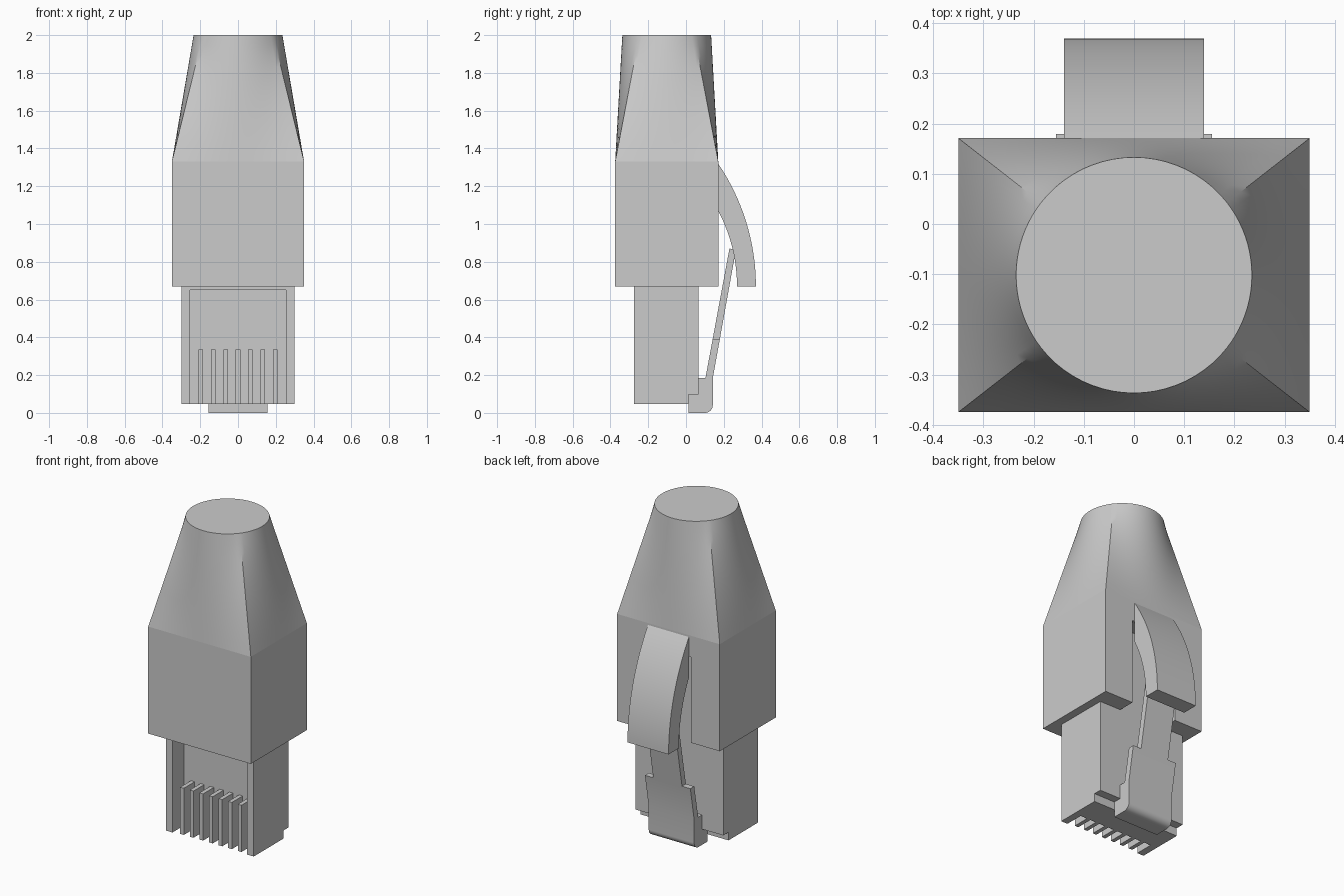
import bpy, bmesh, math
from mathutils import Vector

cube = bpy.data.objects.get("Cube")
if cube:
    bpy.data.objects.remove(cube, do_unlink=True)

grey = bpy.data.materials.new("light_grey")
grey.use_nodes = True
grey.diffuse_color = (0.6, 0.6, 0.6, 1)
grey.node_tree.nodes["Principled BSDF"].inputs["Base Color"].default_value = (0.6, 0.6, 0.6, 1)


def finish(name, bm, angle=30):
    bmesh.ops.recalc_face_normals(bm, faces=bm.faces)
    mesh = bpy.data.meshes.new(name)
    bm.to_mesh(mesh)
    bm.free()
    mesh.materials.append(grey)
    obj = bpy.data.objects.new(name, mesh)
    bpy.context.collection.objects.link(obj)
    smooth(obj, angle)
    return obj


def smooth(obj, angle):
    bpy.ops.object.select_all(action='DESELECT')
    obj.select_set(True)
    bpy.context.view_layer.objects.active = obj
    bpy.ops.object.shade_smooth_by_angle(angle=math.radians(angle))


def add_prism(bm, points, half_width):
    """Extrude a (y, z) profile across x."""
    face = bm.faces.new([bm.verts.new((-half_width, y, z)) for y, z in points])
    out = bmesh.ops.extrude_face_region(bm, geom=[face])
    verts = [g for g in out["geom"] if isinstance(g, bmesh.types.BMVert)]
    bmesh.ops.translate(bm, verts=verts, vec=(2 * half_width, 0, 0))


def prism(name, points, half_width):
    bm = bmesh.new()
    add_prism(bm, points, half_width)
    return finish(name, bm)


def box(name, lo, hi):
    lo, hi = Vector(lo), Vector(hi)
    bm = bmesh.new()
    bmesh.ops.create_cube(bm, size=1)
    for v in bm.verts:
        v.co = (lo + hi) / 2 + v.co * (hi - lo)
    return finish(name, bm)


def cut(obj, cutter, angle=30):
    mod = obj.modifiers.new("cut", 'BOOLEAN')
    mod.operation = 'DIFFERENCE'
    mod.solver = 'EXACT'
    mod.object = cutter
    smooth(obj, angle)
    bpy.ops.object.modifier_apply(modifier=mod.name)
    bpy.data.objects.remove(cutter, do_unlink=True)
    smooth(obj, angle)


def arc(cy, cz, r, a0, a1, n):
    return [(cy + r * math.cos(a0 + (a1 - a0) * i / n),
             cz + r * math.sin(a0 + (a1 - a0) * i / n)) for i in range(n + 1)]


# Boot: square sleeve lofted into a round end
HX, HY, CY, R = 0.35, 0.273, -0.102, 0.235
SHOULDER, BOTTOM, TOP = 1.33, 0.67, 2.0
corner = math.atan2(HY, HX)
stops = [-corner, corner, math.pi - corner, math.pi + corner, 2 * math.pi - corner]
STEPS = 20
angles = [a + (b - a) * i / STEPS for a, b in zip(stops, stops[1:]) for i in range(STEPS)]


def ring(bm, z):
    t = max(0, (z - SHOULDER) / (TOP - SHOULDER))
    verts = []
    for a in angles:
        c, s = math.cos(a), math.sin(a)
        k = 1 / max(abs(c) / HX, abs(s) / HY)
        r = k + (R - k) * t
        verts.append(bm.verts.new((r * c, CY + r * s, z)))
    return verts


bm = bmesh.new()
levels = [BOTTOM] + [SHOULDER + (TOP - SHOULDER) * i / 12 for i in range(13)]
rings = [ring(bm, z) for z in levels]
for low, high in zip(rings, rings[1:]):
    for i in range(len(low)):
        j = (i + 1) % len(low)
        bm.faces.new((low[i], low[j], high[j], high[i]))
bm.faces.new(rings[0])
bm.faces.new(rings[-1])
boot = finish("boot", bm)
cut(boot, box("slot_cutter", (-0.155, 0.065, 0.5), (0.155, 0.4, 1.2)), 27)
for e in boot.data.edges:  # crisp shoulder line
    if all(abs(boot.data.vertices[v].co.z - SHOULDER) < 1e-4 for v in e.vertices):
        e.use_edge_sharp = True

# Curved guard over the clip
outer = arc(0.37 - 1.156, BOTTOM, 1.156, 0, math.asin(0.65 / 1.156), 24)
inner = arc(0.27 - 0.85, BOTTOM, 0.85, math.acos(0.75 / 0.85), 0, 24)
prism("clip_guard", outer + inner, 0.14)

# Plug body with a step at the lower back edge and a contact recess in front
plug = prism("plug_body", [(-0.275, 0.047), (0.014, 0.047), (0.014, 0.097),
                           (0.065, 0.097), (0.065, 0.69), (-0.275, 0.69)], 0.3)
cut(plug, box("recess_cutter", (-0.255, -0.4, -0.1), (0.255, -0.16, 0.65)))

# Contact dividers
for i in range(7):
    x = (i - 3) * 0.0655
    box(f"contact_divider_{i + 1}", (x - 0.0125, -0.265, 0.047), (x + 0.0125, -0.158, 0.335))

# Latch clip: wide foot, then a narrow sloping lever
foot = [(0.014, 0), *arc(0.1, 0.042, 0.042, -math.pi / 2, 0, 8), (0.142, 0.185),
        (0.179, 0.39), (0.141, 0.39), (0.103, 0.185), (0.064, 0.185),
        (0.064, 0.097), (0.014, 0.097)]
prism("clip_foot", foot, 0.155)
prism("clip_lever", [(0.141, 0.39), (0.179, 0.39), (0.264, 0.862), (0.23, 0.87)], 0.098)
